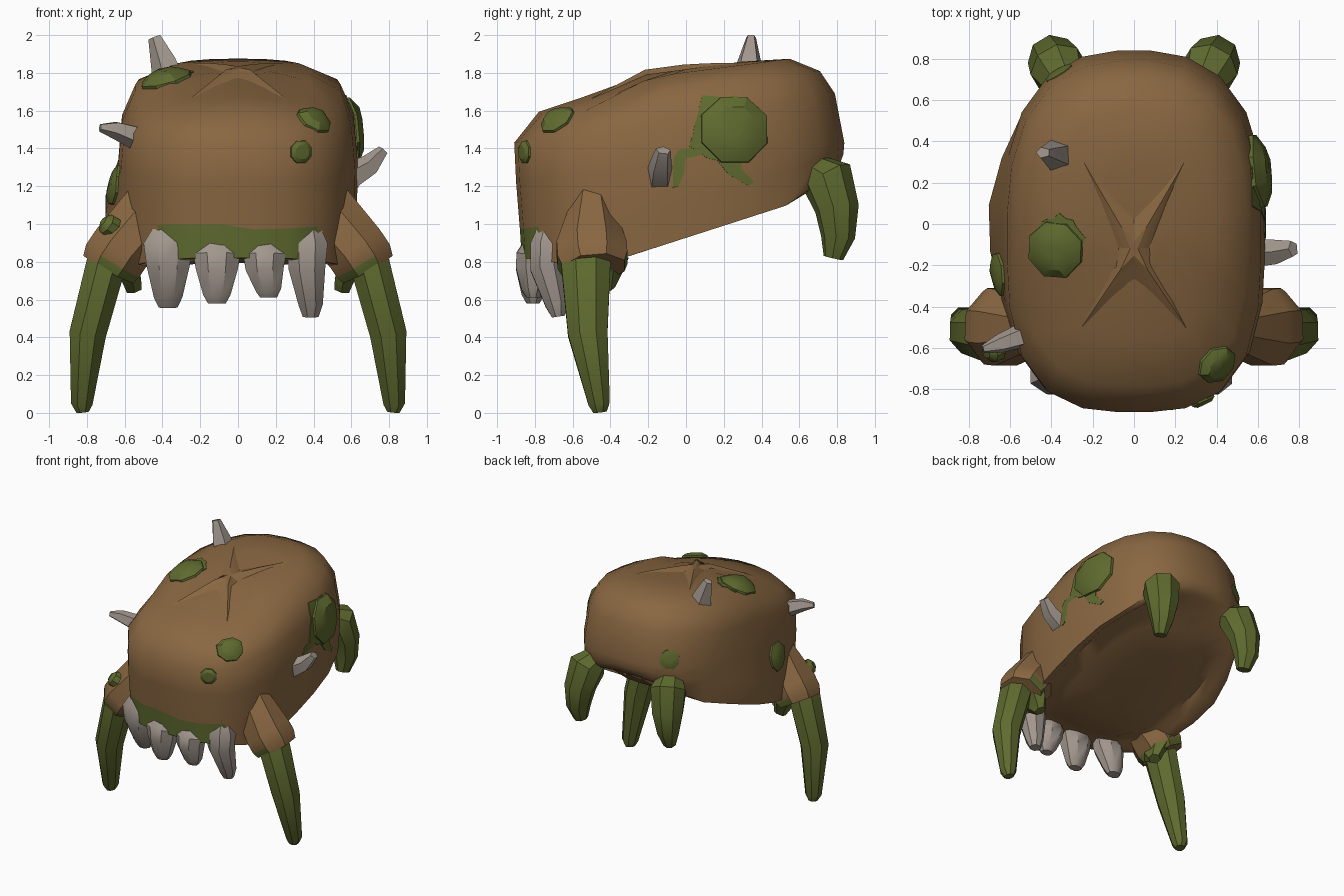
import bpy, bmesh, math, random
from mathutils import Vector
from mathutils.bvhtree import BVHTree

if "Cube" in bpy.data.objects:
    bpy.data.objects.remove(bpy.data.objects["Cube"])

random.seed(4)


def material(name, rgb):
    m = bpy.data.materials.new(name)
    m.diffuse_color = (*rgb, 1)
    m.use_nodes = True
    m.node_tree.nodes["Principled BSDF"].inputs["Base Color"].default_value = m.diffuse_color
    return m


BROWN = material("brown hide", (0.25, 0.135, 0.053))
GREEN = material("moss green", (0.115, 0.145, 0.028))
BONE = material("grey bone", (0.36, 0.31, 0.27))


def finish(bm, name, mats, angle=35):
    bmesh.ops.recalc_face_normals(bm, faces=bm.faces)
    me = bpy.data.meshes.new(name)
    bm.to_mesh(me)
    ob = bpy.data.objects.new(name, me)
    bpy.context.collection.objects.link(ob)
    for m in mats:
        me.materials.append(m)
    bpy.ops.object.select_all(action='DESELECT')
    ob.select_set(True)
    bpy.context.view_layer.objects.active = ob
    bpy.ops.object.shade_smooth_by_angle(angle=math.radians(angle))
    bm.free()
    return ob


def loft(bm, rings, cap_start=True, cap_end=True):
    loops = [[bm.verts.new(p) for p in r] for r in rings]
    n = len(loops[0])
    bands = [[bm.faces.new((a[i], a[(i + 1) % n], b[(i + 1) % n], b[i])) for i in range(n)]
             for a, b in zip(loops, loops[1:])]
    if cap_start:
        bm.faces.new(loops[0][::-1])
    if cap_end:
        bm.faces.new(loops[-1])
    return bands


def tube(name, path, mats, sides=8, ref=(0, 1, 0), green_side=0):
    """Tapered limb: path entries are x, y, z, half width across ref, half width along ref."""
    pts = [Vector(p[:3]) for p in path]
    grow = 1 / math.cos(math.pi / sides)
    rings = []
    for i, p in enumerate(path):
        t = (pts[min(i + 1, len(pts) - 1)] - pts[max(i - 1, 0)]).normalized()
        v = Vector(ref)
        v = (v - t * v.dot(t)).normalized()
        u = v.cross(t)
        rings.append([pts[i] + (u * p[3] * math.cos(a) + v * p[4] * math.sin(a)) * grow
                      for a in (math.tau * (k + 0.5) / sides for k in range(sides))])
    bm = bmesh.new()
    bands = loft(bm, rings)
    if green_side:
        # mossy cuff on the inner part of the last band
        for f in bands[-1]:
            if f.calc_center_median().x * green_side < 0.74:
                f.material_index = 1
    return finish(bm, name, mats)


# shell: stacked rounded outlines, rising to the back
def interp(y, table):
    for (y0, z0), (y1, z1) in zip(table, table[1:]):
        if y <= y1:
            return z0 + (z1 - z0) * max(0, (y - y0) / (y1 - y0))
    return table[-1][1]


SIDES = 24


def outline(w, y0, y1, table, flare=0.0, droop=0.0, ragged=0.0):
    c, b = (y0 + y1) / 2, (y1 - y0) / 2
    ring = []
    for k in range(SIDES):
        a = math.tau * (k + 0.5) / SIDES
        n = 3.0 if math.sin(a) < 0 else 2.6
        cx, sy = math.cos(a), math.sin(a)
        r = (abs(cx) ** n + abs(sy) ** n) ** (-1 / n)
        x, y = w * r * cx, c + b * r * sy
        z = interp(y, table)
        if y < -0.25:
            z -= droop * min(1, abs(x) / w)
        if y < -0.7:
            z += random.uniform(-ragged, ragged)
        if x < 0:
            x -= flare * max(0, 1 - abs(y) / 0.5)
        ring.append((x, y, z))
    return ring


rim = [(-0.86, 0.82), (-0.5, 0.77), (-0.3, 0.83), (0.6, 1.12), (0.82, 1.33)]
shell_rings = [
    outline(0.20, -0.3, 0.32, [(-0.3, 0.83), (0.32, 1.03)]),
    outline(0.40, -0.60, 0.55, [(y, z + 0.01) for y, z in rim]),
    outline(0.53, -0.76, 0.71, [(y, z + 0.045) for y, z in rim]),
    outline(0.58, -0.82, 0.775, rim),
    outline(0.62, -0.87, 0.82, rim, 0.10),
    outline(0.63, -0.88, 0.835, [(-0.87, 0.985), (-0.5, 0.97), (0.83, 1.37)], 0.09, 0, 0.022),
    outline(0.635, -0.90, 0.84, [(-0.9, 1.22), (0.84, 1.43)]),
    outline(0.615, -0.91, 0.79, [(-0.91, 1.43), (0.79, 1.69)]),
    outline(0.545, -0.78, 0.71, [(-0.78, 1.60), (0.2, 1.76), (0.71, 1.81)], 0, 0.05),
    outline(0.38, -0.55, 0.55, [(-0.55, 1.675), (-0.1, 1.79), (0.55, 1.875)], 0, 0.035),
    outline(0.16, -0.22, 0.30, [(-0.22, 1.79), (0.30, 1.86)]),
]
bm = bmesh.new()
bands = loft(bm, shell_rings)
# mossy lip behind the teeth
for f in bands[4]:
    c = f.calc_center_median()
    if c.y < -0.78 and abs(c.x) < 0.45:
        f.material_index = 1
bmesh.ops.recalc_face_normals(bm, faces=bm.faces)
bm.normal_update()
tree = BVHTree.FromBMesh(bm)
finish(bm, "shell", [BROWN, GREEN], 55)


def patch(name, center, shape, rings, mat, angle=30):
    """Raised patch following the shell: shape is a 2D outline, rings are scale and height."""
    loc, n, _, _ = tree.find_nearest(Vector(center))
    if abs(n.z) > 0.8:
        u = Vector((1, 0, 0))
        u = (u - n * u.dot(n)).normalized()
    else:
        u = Vector((0, 0, 1)).cross(n).normalized()
    v = n.cross(u)

    def on_shell(p, h):
        return tree.find_nearest(p)[0] + n * h

    loops = [[on_shell(loc + (u * a + v * b) * s, h) for a, b in shape] for s, h in rings]
    bm = bmesh.new()
    loft(bm, loops, cap_start=False)
    return finish(bm, name, [mat], angle)


def round_shape(r, n, jitter=0.0):
    return [(r * q * math.cos(a), r * q * math.sin(a)) for a, q in
            ((math.tau * (k + 0.5) / n, 1 + random.uniform(-jitter, jitter)) for k in range(n))]


# warts with thin moss stains around them
warts = [("top", (-0.38, -0.135, 1.82), 0.152, 0.04), ("brow", (0.41, -0.69, 1.57), 0.107, 0.035),
         ("face", (0.365, -0.92, 1.38), 0.066, 0.025), ("right", (0.68, 0.265, 1.51), 0.197, 0.05),
         ("left", (-0.70, -0.25, 1.22), 0.115, 0.03), ("rear", (-0.43, 0.84, 1.50), 0.08, 0.012)]
for label, c, r, h in warts:
    patch(label + "_wart", c, round_shape(r, 8),
          [(1, -0.02), (0.97, h * 0.4), (0.62, h), (0.2, h * 1.05)], GREEN)
for label, c, r, jit in [("right", (0.68, 0.22, 1.51), 0.20, 0.16), ("top", (-0.365, -0.09, 1.82), 0.125, 0.12)]:
    patch(label + "_stain", c, round_shape(r, 22, jit),
          [(1, 0.0), (1, 0.006), (0.7, 0.006), (0.35, 0.006)], GREEN)
patch("front_drip", (0.68, 0.02, 1.33), [(-0.09, -0.14), (-0.06, -0.13), (-0.045, 0.03), (0.1, 0.06),
      (0.1, 0.085), (-0.06, 0.06), (-0.085, 0.02)], [(1, 0.0), (1, 0.006), (0.5, 0.006)], GREEN)
patch("lower_drip", (0.68, 0.27, 1.29), [(-0.09, 0.06), (-0.04, -0.03), (0.07, -0.09), (0.1, -0.07),
      (0.03, 0.0), (0.03, 0.07)], [(1, 0.0), (1, 0.006), (0.5, 0.006)], GREEN)

# pinched star crest on top
star = [(0.27, 0.46), (0.0, 0.15), (-0.27, 0.46), (-0.08, 0.0),
        (-0.29, -0.46), (0.0, -0.17), (0.29, -0.46), (0.08, 0.0)]
patch("star_crest", (0, -0.12, 1.85), star,
      [(1, -0.004), (0.8, 0.006), (0.5, 0.016), (0.22, 0.026), (0.05, 0.026)], BROWN, 15)

# legs and claws, both sides
for s, side in ((1, "right"), (-1, "left")):
    tube(side + "_upper_leg", [(s * 0.45, -0.5, 1.07, 0.17, 0.11), (s * 0.62, -0.5, 0.87, 0.165, 0.185),
                               (s * 0.66, -0.495, 0.81, 0.165, 0.185),
                               (s * 0.685, -0.49, 0.765, 0.15, 0.165)], [BROWN, GREEN], green_side=s)
    tube(side + "_front_claw", [(s * 0.67, -0.53, 0.86, 0.09, 0.115), (s * 0.70, -0.53, 0.78, 0.105, 0.13),
                                (s * 0.795, -0.52, 0.42, 0.097, 0.105), (s * 0.827, -0.46, 0.05, 0.057, 0.057),
                                (s * 0.823, -0.455, 0.005, 0.033, 0.036)], [GREEN])
    tube(side + "_moss_drip", [(s * 0.60, -0.46, 0.79, 0.06, 0.14), (s * 0.565, -0.44, 0.71, 0.05, 0.09),
                               (s * 0.55, -0.42, 0.65, 0.04, 0.04)], [GREEN], 6)
    tube(side + "_rear_claw", [(s * 0.33, 0.67, 1.29, 0.08, 0.09), (s * 0.365, 0.75, 1.24, 0.13, 0.13),
                               (s * 0.395, 0.80, 1.08, 0.108, 0.112), (s * 0.405, 0.805, 0.93, 0.085, 0.08),
                               (s * 0.40, 0.78, 0.82, 0.05, 0.045)], [GREEN], ref=(1, s * -0.6, 0))
tube("leg_wart", [(-0.62, -0.58, 0.95, 0.06, 0.055), (-0.695, -0.615, 1.0, 0.055, 0.055),
                  (-0.715, -0.625, 1.015, 0.025, 0.025)], [GREEN])

# teeth: x, y, top, tip height, half width
teeth = [("outer_left", -0.37, -0.735, 0.97, 0.56, 0.13), ("inner_left", -0.112, -0.81, 0.90, 0.58, 0.125),
         ("inner_right", 0.142, -0.81, 0.89, 0.61, 0.115), ("outer_right", 0.365, -0.735, 0.98, 0.51, 0.11)]
for label, x, y, top, tip, w in teeth:
    h = top - tip
    lean = 0.05 if "outer" in label else 0.0
    tip_x = x + 0.02 * (x > 0)
    tube(label + "_tooth", [(x, y + 0.01, top, w * 0.65, 0.06), (x, y, top - 0.18 * h, w, 0.088),
                            (x, y, top - 0.45 * h, w * 0.88, 0.09),
                            (tip_x, y + lean, tip + 0.14 * h, w * 0.58, 0.06),
                            (tip_x, y + lean * 1.2, tip, w * 0.38, 0.035)], [BONE])

# bone spikes poking through the shell
tube("top_spike", [(-0.355, 0.33, 1.74, 0.08, 0.08), (-0.39, 0.335, 1.86, 0.06, 0.055),
                   (-0.44, 0.345, 1.99, 0.03, 0.022)], [BONE], 5)
tube("left_spike", [(-0.54, -0.54, 1.46, 0.055, 0.05), (-0.65, -0.58, 1.50, 0.04, 0.038),
                    (-0.73, -0.605, 1.51, 0.018, 0.016)], [BONE], 5)
tube("right_spike", [(0.58, -0.14, 1.24, 0.065, 0.06), (0.70, -0.135, 1.31, 0.05, 0.05),
                     (0.77, -0.12, 1.39, 0.025, 0.033)], [BONE], 5)
